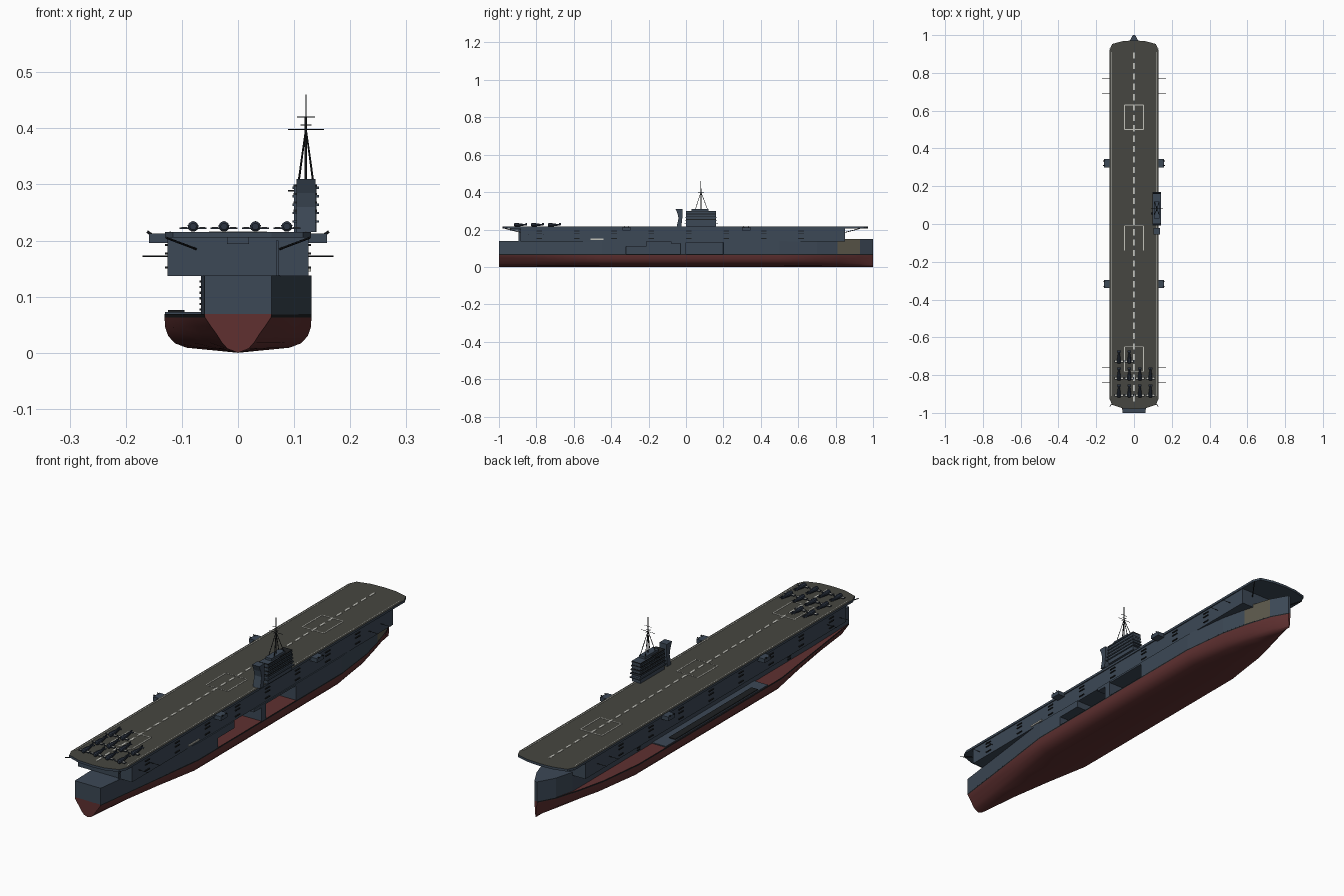
import bpy, bmesh, math
from mathutils import Vector

cube = bpy.data.objects.get("Cube")
if cube:
    bpy.data.objects.remove(cube)


def material(name, r, g, b):
    m = bpy.data.materials.new(name)
    m.use_nodes = True
    m.diffuse_color = (r, g, b, 1)
    m.node_tree.nodes["Principled BSDF"].inputs["Base Color"].default_value = (r, g, b, 1)
    return m


BLUE = material("navy_blue", .045, .065, .092)
RED = material("hull_red", .115, .03, .03)
DECK = material("deck_grey", .062, .062, .052)
DARK = material("black_trim", .012, .014, .016)
WHITE = material("marking_white", .55, .55, .5)
TAN = material("bow_tan", .107, .098, .07)
PLANE = material("aircraft_blue", .025, .035, .055)


def finish(name, bm, *mats):
    bmesh.ops.recalc_face_normals(bm, faces=bm.faces)
    me = bpy.data.meshes.new(name)
    bm.to_mesh(me)
    bm.free()
    for m in mats:
        me.materials.append(m)
    ob = bpy.data.objects.new(name, me)
    bpy.context.collection.objects.link(ob)
    return ob


def add_box(bm, x0, x1, y0, y1, z0, z1):
    vs = bmesh.ops.create_cube(bm, size=1)["verts"]
    for v in vs:
        v.co = (x1 if v.co.x > 0 else x0, y1 if v.co.y > 0 else y0, z1 if v.co.z > 0 else z0)
    return vs


def boxes(name, mat, *dims):
    bm = bmesh.new()
    for d in dims:
        add_box(bm, *d)
    return finish(name, bm, mat)


def rods(name, mat, radius, *pairs):
    bm = bmesh.new()
    for a, b in pairs:
        a, b = Vector(a), Vector(b)
        vs = bmesh.ops.create_cone(bm, cap_ends=True, segments=6, radius1=radius,
                                   radius2=radius, depth=(b - a).length)["verts"]
        q = (b - a).to_track_quat("Z", "Y")
        for v in vs:
            v.co = q @ v.co + (a + b) / 2
    return finish(name, bm, mat)


def loft(rings):
    # skin closed rings with the same number of points
    bm = bmesh.new()
    loops = [[bm.verts.new(p) for p in r] for r in rings]
    n = len(rings[0])
    for a, b in zip(loops, loops[1:]):
        for i in range(n):
            j = (i + 1) % n
            bm.faces.new((a[i], a[j], b[j], b[i]))
    bm.faces.new(loops[0])
    bm.faces.new(loops[-1][::-1])
    return bm


# Half breadth of the hull along its length
PLAN = [(-1, .06), (-.45, .131), (.5, .131), (.7, .108), (.82, .08), (.93, .045), (1, .006)]


def breadth(y):
    for (ya, wa), (yb, wb) in zip(PLAN, PLAN[1:]):
        if y <= yb:
            return wa + (wb - wa) * (y - ya) / (yb - ya)
    return PLAN[-1][1]


# Lower hull: full sections amidships, V sections at the ends
FULL = [(1, .069), (1, .063), (.99, .045), (.95, .03), (.86, .017), (.7, .009), (0, 0)]
VEE = [(1, .069), (.98, .063), (.8, .048), (.62, .034), (.45, .018), (.28, .007), (0, 0)]
rings = []
for y in (-1, -.82, -.64, -.45, .5, .6, .7, .82, .93, 1):
    w = breadth(y)
    t = min(1, (w - .055) / .075) if y < 0 else max(0, (w - .005) / .126)
    half = [((f[0] * t + v[0] * (1 - t)) * w, y, f[1] * t + v[1] * (1 - t)) for f, v in zip(FULL, VEE)]
    rings.append(half + [(-x, b, c) for x, b, c in half[-2::-1]])
bm = loft(rings)
for f in bm.faces:
    if f.calc_center_median().z > .063 and abs(f.normal.z) < .5:
        f.material_index = 1
    f.normal_update()
    if abs(f.normal.z) < .6 and f.calc_center_median().z > .063:
        f.material_index = 1
    elif f.calc_center_median().z > .063:
        f.material_index = 0
lower = finish("lower_hull", bm, RED, DARK)
bpy.context.view_layer.objects.active = lower
lower.select_set(True)
bpy.ops.object.shade_smooth_by_angle(angle=math.radians(30))
lower.select_set(False)

# Upper hull: narrow on the right, full breadth with two open bays on the left
stations = []
for y in (-1, -.75, -.45, -.32, -.03, 0, .2, .5, .7, .81, .85, .93, 1):
    stations.append((y, breadth(y)))
    if y in (-.32, 0):
        stations.append((y + .001, 0))
    if y in (-.03, .2):
        stations.insert(-1, (y - .001, 0))
rings = []
for y, right in stations:
    left = -min(.066, breadth(y))
    top = .15 if y > .84 else .138
    rings.append([(left, y, .068), (right, y, .068), (right, y, top), (left, y, top)])
bm = loft(rings)
bmesh.ops.recalc_face_normals(bm, faces=bm.faces)
for f in bm.faces:
    if f.normal.x > .15 and .8 < f.calc_center_median().y < .93:
        f.material_index = 1
finish("upper_hull", bm, BLUE, TAN)
boxes("bay_lintels", BLUE, (.0, .13, -.32, -.21, .108, .138), (.0, .13, -.08, -.03, .125, .138),
      (.0, .13, 0, .2, .13, .138))
boxes("side_walkway", BLUE, (-.13, -.066, -.36, .32, .068, .073))
boxes("walkway_lockers", DARK, (-.125, -.095, -.3, .25, .073, .076))

# Hangar and its fittings
boxes("hangar", BLUE, (-.126, .126, -.885, .85, .137, .206))
boxes("stern_gallery", BLUE, (-.02, .02, -.94, -.885, .194, .206), (.068, .072, -.895, -.885, .137, .2))
rods("deck_braces", DARK, .002, *[((s * .128, y * 1.09, .205), (s * .075, y, .185))
                                 for s in (-1, 1) for y in (-.887, .852)])
boxes("hull_vents", DARK, *[(s * .128 - .002, s * .128 + .002, y / 10, y / 10 + .03, z, z + .004)
                           for s in (-1, 1) for y in range(-8, 8, 2) for z in (.15, .175, .19)])
boxes("wall_ladders", DARK, *[(-.069, -.066, y, y + .02, .075 + .01 * i, .079 + .01 * i)
                             for y in (-.6, .4) for i in range(6)])
boxes("side_plate", WHITE, (.125, .13, -.51, -.44, .145, .151))

# Flight deck with rounded ends
edge = [(.13, .92), (.116, .953), (.06, .968), (0, .972)]
aft = [(0, -.98), (.06, -.976), (.116, -.957), (.13, -.925)]
half = edge[::-1] + aft[::-1]
outline = half + [(-x, y) for x, y in half[::-1] if x > 0]
bm = loft([[(x, y, z) for x, y in outline] for z in (.205, .215)])
for f in bm.faces:
    f.material_index = 0 if f.calc_center_median().z > .213 else 1
finish("flight_deck", bm, DECK, BLUE)

# Painted deck markings
Z0, Z1 = .214, .2162
marks = [(-.004, .004, -.94 + i * .055, -.907 + i * .055, Z0, Z1) for i in range(34)]
for s in (-1, 1):
    marks.append((s * .121 - .0015, s * .121 + .0015, -.91, .91, Z0, Z1))
for y0, y1 in ((.5, .63), (-.14, -.01), (-.78, -.65)):
    for s in (-1, 1):
        marks.append((s * .05 - .002, s * .05 + .002, y0, y1, Z0, Z1))
    for y in (y0, y1):
        h = .001 if y0 == -.14 else .002
        marks.append((-.05, .05, y - h, y + h, Z0, Z1))
boxes("deck_markings", WHITE, *marks)

# Gun sponsons and side aerials
for s, side in ((1, "left"), (-1, "right")):
    for y, place in ((.322, "aft"), (-.318, "fore")):
        xs = sorted((s * .125, s * .159))
        boxes(f"{side}_{place}_sponson", BLUE, (*xs, y - .022, y + .022, .196, .213))
        rods(f"{side}_{place}_guns", DARK, .0025,
             *[((s * .146, y + d, .205), (s * .162, y + d, .216)) for d in (-.012, .012)])
    rods(f"{side}_aerials", DARK, .0012,
         *[((s * .124, y, .172), (s * .17, y, .172)) for y in (-.84, -.76, .69, .77)])

# Island: stacked bridge levels with flaring galleries
boxes("island_base", BLUE, (.1, .14, 0, .16, .215, .3), (.106, .135, .03, .12, .3, .31))
levels = []
for i in range(5):
    z, inset = .232 + i * .015, .003 * i
    levels.append((.097, .144, -.008 + inset, .17 - inset, z, z + .004))
boxes("island_galleries", BLUE, *levels)
boxes("island_windows", DARK, *[(.099, .141, -.001, .161, l[5], l[5] + .004) for l in levels[1:]])
boxes("signal_platform", DARK, (.089, .1, .05, .06, .287, .29))

# Funnel: curved fin ahead of the island
fin = [(-.025, .215), (-.02, .26), (-.02, .31), (-.056, .31), (-.045, .285), (-.04, .26), (-.05, .215)]
finish("funnel", loft([[(x, y, z) for y, z in fin] for x in (.104, .138)]), BLUE)

# Tripod mast with yards
MX, MY = .121, .08
rods("mast", DARK, .0025, ((MX, MY, .3), (MX, MY, .42)))
rods("mast_top", DARK, .0012, ((MX, MY, .42), (MX, MY, .46)))
rods("mast_legs", DARK, .0014, *[((MX + a, MY + b, .308), (MX, MY, .4))
                                for a, b in ((-.013, -.03), (.013, -.03), (-.012, .035), (.012, .035))])
rods("mast_yards", DARK, .001, *[((MX - r, MY, z), (MX + r, MY, z))
                                for r, z in ((.032, .398), (.01, .406), (.016, .42))],
     ((MX, MY - .015, .4), (MX, MY + .015, .4)))

# Parked aircraft
spots = [(x, y) for y in (-.885, -.795) for x in (-.08, -.025, .031, .087)]
spots += [(-.08, -.705), (-.025, -.705)]
for i, (x, y) in enumerate(spots):
    n = i + 1
    bm = bmesh.new()
    profile = ((-.034, .006), (-.03, .0095), (-.012, .0095), (.012, .006), (.036, .002))
    bm.free()
    bm = loft([[(x + r * math.cos(a * math.pi / 5), y + d, .225 + r * math.sin(a * math.pi / 5))
                for a in range(10)] for d, r in profile])
    add_box(bm, x - .024, x + .024, y - .028, y - .014, .221, .2235)
    add_box(bm, x - .01, x + .01, y + .026, y + .035, .226, .2275)
    add_box(bm, x - .001, x + .001, y + .026, y + .036, .225, .235)
    finish(f"aircraft_{n}", bm, PLANE)
    boxes(f"wing_markings_{n}", WHITE, *[(x + s * .016 - .005, x + s * .016 + .005, y - .025, y - .017,
                                         .2232, .2245) for s in (-1, 1)])
